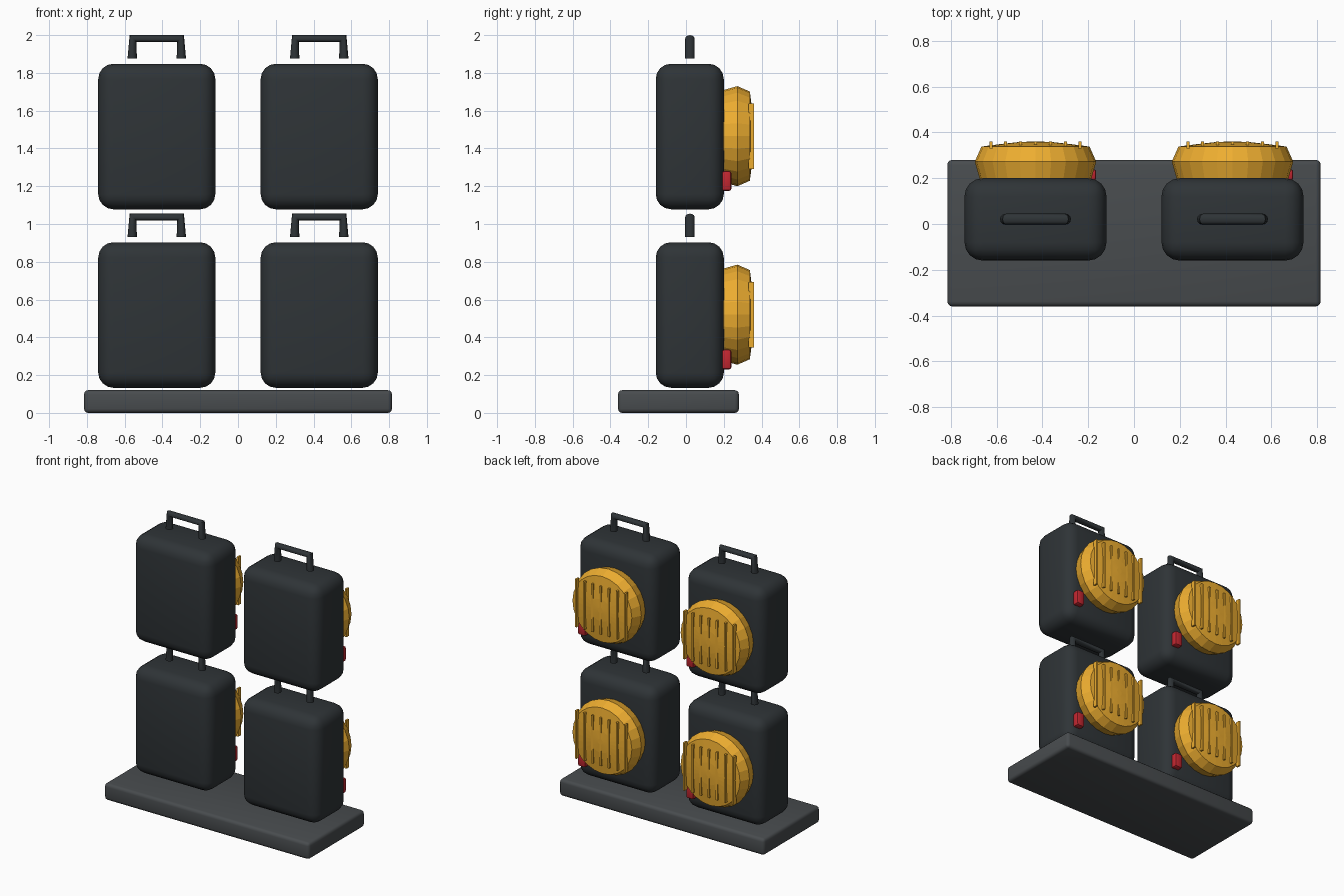
import bpy, bmesh, math
from mathutils import Matrix

if "Cube" in bpy.data.objects:
    bpy.data.objects.remove(bpy.data.objects["Cube"])


def material(name, color):
    m = bpy.data.materials.new(name)
    m.diffuse_color = color
    m.use_nodes = True
    m.node_tree.nodes["Principled BSDF"].inputs["Base Color"].default_value = m.diffuse_color
    return m


DARK = material("charcoal", (0.028, 0.034, 0.038, 1))
STONE = material("slate", (0.065, 0.072, 0.077, 1))
YELLOW = material("amber", (0.85, 0.42, 0.03, 1))
RED = material("red", (0.55, 0.02, 0.03, 1))


def finish(name, bm, mat, angle=None):
    me = bpy.data.meshes.new(name)
    bmesh.ops.recalc_face_normals(bm, faces=bm.faces)
    bm.to_mesh(me)
    bm.free()
    me.materials.append(mat)
    ob = bpy.data.objects.new(name, me)
    bpy.context.collection.objects.link(ob)
    if angle:
        bpy.ops.object.select_all(action='DESELECT')
        bpy.context.view_layer.objects.active = ob
        ob.select_set(True)
        bpy.ops.object.shade_smooth_by_angle(angle=math.radians(angle))
    return ob


def box(name, size, loc, mat, bevel=0, seg=3):
    bm = bmesh.new()
    bmesh.ops.create_cube(bm, size=1, matrix=Matrix.Translation(loc) @ Matrix.Diagonal((*size, 1)))
    if bevel:
        bmesh.ops.bevel(bm, geom=bm.edges[:], offset=bevel, segments=seg,
                        profile=0.5, affect='EDGES')
    return finish(name, bm, mat, 40 if bevel else None)


def disc(name, profile, x, z, mat, sides=24):
    """Lathe of (radius, y) points around the y axis."""
    bm = bmesh.new()
    rings = []
    for r, y in profile:
        rings.append([bm.verts.new((x + r * math.cos(2 * math.pi * i / sides), y,
                                    z + r * math.sin(2 * math.pi * i / sides)))
                      for i in range(sides)])
    for a, b in zip(rings, rings[1:]):
        for i in range(sides):
            j = (i + 1) % sides
            bm.faces.new((a[i], a[j], b[j], b[i]))
    bm.faces.new(rings[0])
    bm.faces.new(rings[-1])
    return finish(name, bm, mat)


def handle(name, x, z, r=0.025, sides=12):
    """Round tube bent over three segments, pinched at its mitred corners."""
    h = math.sqrt(0.5)
    path = [(-0.13, 0, 1, 0), (-0.126, 0.107, h, -h), (0.126, 0.107, -h, -h), (0.13, 0, -1, 0)]
    bm = bmesh.new()
    rings = []
    for px, pz, dx, dz in path:
        ring = []
        for i in range(sides):
            a = 2 * math.pi * i / sides
            c, s = r * math.cos(a), r * math.sin(a)
            ring.append(bm.verts.new((x + px + dx * c, 0.021 + s, z + pz + dz * c)))
        rings.append(ring)
    for a, b in zip(rings, rings[1:]):
        for i in range(sides):
            j = (i + 1) % sides
            bm.faces.new((a[i], a[j], b[j], b[i]))
    bm.faces.new(rings[0])
    bm.faces.new(rings[-1])
    return finish(name, bm, DARK, 40)


# base slab
box("base", (1.63, 0.64, 0.12), (0, -0.04, 0.06), STONE, 0.022)

LENS = [(0.243, 0.195), (0.265, 0.272), (0.236, 0.338), (0.16, 0.348), (0.08, 0.357), (0.02, 0.36)]

# four lantern cases in a two by two stack
for row, dz in enumerate((0, 0.945)):
    for col, x in enumerate((-0.43, 0.43)):
        tag = f"_{row}_{col}"
        box("case" + tag, (0.62, 0.36, 0.77), (x, 0.02, 0.518 + dz), DARK, 0.08, 4)
        handle("handle" + tag, x, 0.93 + dz)
        disc("lens" + tag, LENS, x, 0.52 + dz, YELLOW)
        # vertical grille bars over the lens
        for i in range(7):
            box(f"grille_bar{tag}_{i}", (0.013, 0.03, 0.345),
                (x + (i - 3) * 0.065, 0.345, 0.52 + dz), YELLOW)
        # red switch beside the lens
        box("switch" + tag, (0.06, 0.05, 0.105), (x + 0.235, 0.215, 0.283 + dz), RED, 0.012, 2)
